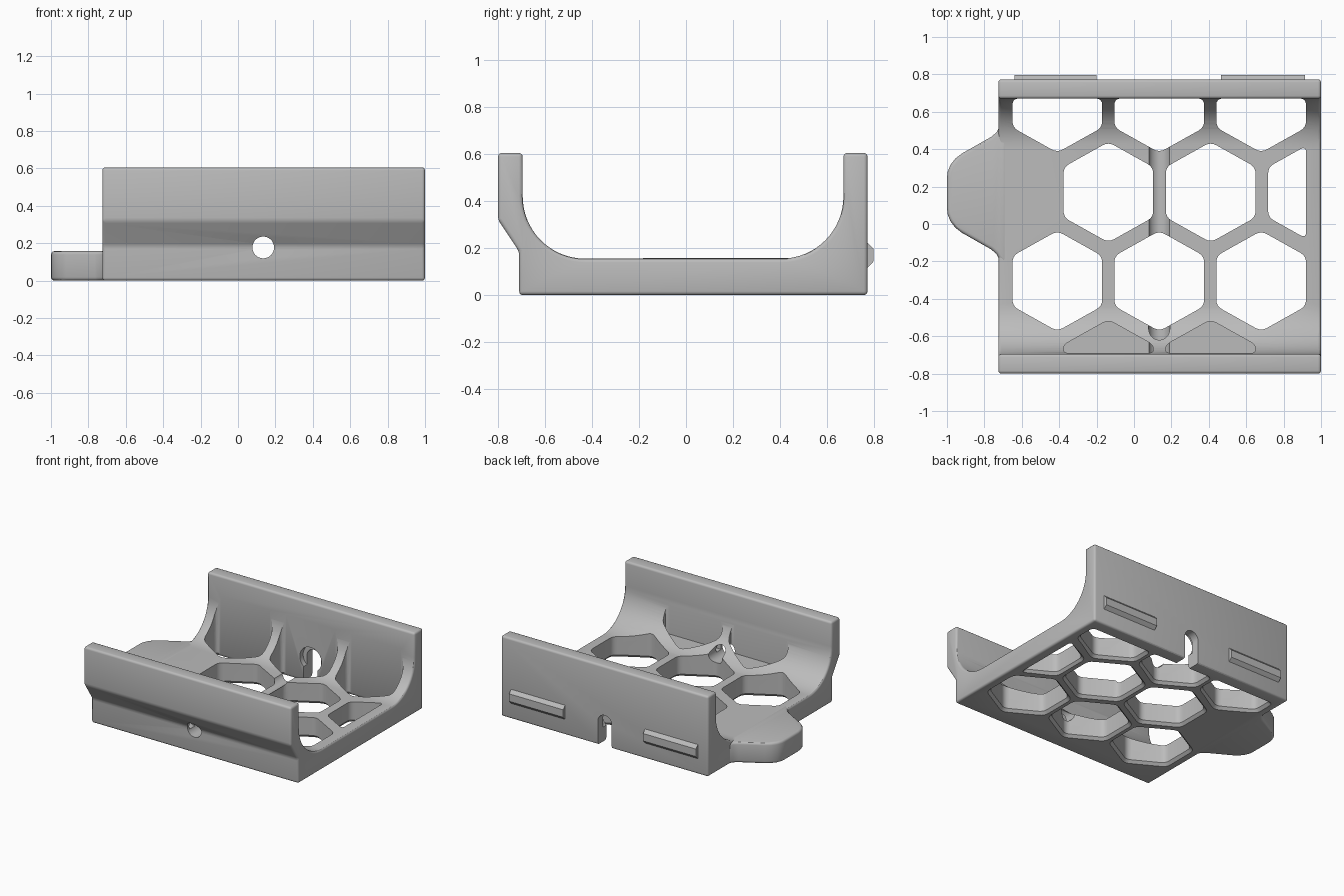
import bpy, bmesh, math
from mathutils import Vector

if "Cube" in bpy.data.objects:
    bpy.data.objects.remove(bpy.data.objects["Cube"])

grey = bpy.data.materials.new("plain_grey")
grey.diffuse_color = (0.5, 0.5, 0.5, 1)
grey.use_nodes = True
grey.node_tree.nodes["Principled BSDF"].inputs["Base Color"].default_value = grey.diffuse_color


def loft(name, rings):
    """Closed solid through equal-length rings of 3D points."""
    bm = bmesh.new()
    loops = [[bm.verts.new(p) for p in r] for r in rings]
    n = len(loops[0])
    for a, b in zip(loops, loops[1:]):
        for i in range(n):
            bm.faces.new((a[i], a[(i + 1) % n], b[(i + 1) % n], b[i]))
    bm.faces.new(loops[0])
    bm.faces.new(loops[-1])
    bmesh.ops.recalc_face_normals(bm, faces=bm.faces)
    me = bpy.data.meshes.new(name)
    bm.to_mesh(me)
    bm.free()
    me.materials.append(grey)
    ob = bpy.data.objects.new(name, me)
    bpy.context.collection.objects.link(ob)
    return ob


def apply(ob, mod):
    bpy.context.view_layer.objects.active = ob
    bpy.ops.object.modifier_apply(modifier=mod.name)


def soften(ob, width, segments=3):
    m = ob.modifiers.new("edge_round", 'BEVEL')
    m.width, m.segments = width, segments
    m.limit_method, m.angle_limit = 'ANGLE', math.radians(30)
    apply(ob, m)


def cut(ob, cutter):
    m = ob.modifiers.new("cut", 'BOOLEAN')
    m.operation, m.solver, m.object = 'DIFFERENCE', 'EXACT', cutter
    apply(ob, m)
    bpy.data.objects.remove(cutter)


def arc(cx, cy, r, a0, a1, n):
    return [(cx + r * math.cos(math.radians(a0 + (a1 - a0) * i / n)),
             cy + r * math.sin(math.radians(a0 + (a1 - a0) * i / n))) for i in range(n + 1)]


def clip(poly, axis, limit, sign):
    """Keep the part of a convex outline where sign*(p[axis]-limit) <= 0."""
    out = []
    for i, p in enumerate(poly):
        q = poly[(i + 1) % len(poly)]
        dp, dq = sign * (p[axis] - limit), sign * (q[axis] - limit)
        if dp <= 0:
            out.append(p)
        if dp * dq < 0:
            out.append(p.lerp(q, dp / (dp - dq)))
    return out


def round_corners(poly, d=0.035, n=4):
    out = []
    for i, p in enumerate(poly):
        a, b = poly[i - 1] - p, poly[(i + 1) % len(poly)] - p
        a = p + a.normalized() * min(d, a.length * 0.4)
        b = p + b.normalized() * min(d, b.length * 0.4)
        for k in range(n + 1):
            t = k / n
            out.append(a * (1 - t) ** 2 + p * 2 * t * (1 - t) + b * t * t)
    return out


def hex_cutter(cx, cy, pocket=False):
    poly = [Vector((cx + 0.277 * math.sin(math.radians(60 * i)),
                    cy + 0.268 * math.cos(math.radians(60 * i)))) for i in range(6)]
    for axis, limit, sign in ((0, 0.92, 1), (1, 0.671, 1), (1, -0.691, -1)):
        poly = clip(poly, axis, limit, sign)
    poly = round_corners(poly)
    if pocket:
        return loft("cell_cutter", [[(p.x, p.y, z) for p in poly] for z in (0.158, 0.46)])
    # through cell with a chamfered lower rim
    mid = sum(poly, Vector((0, 0))) / len(poly)
    wide = [mid + (p - mid) * (1 + 0.03 / (p - mid).length) for p in poly]
    return loft("cell_cutter", [[(p.x, p.y, -0.01) for p in wide],
                                [(p.x, p.y, 0.02) for p in poly],
                                [(p.x, p.y, 0.46) for p in poly]])


# Cradle body: U-shaped profile run along x
profile = [(-0.71, 0), (-0.71, 0.185), (-0.80, 0.32), (-0.80, 0.605), (-0.695, 0.605)]
profile += arc(-0.43, 0.42, 0.265, 180, 270, 16)
profile += arc(0.405, 0.42, 0.265, 270, 360, 16)
profile += [(0.67, 0.605), (0.773, 0.605), (0.773, 0)]
body = loft("cradle_body", [[(x, y, z) for y, z in profile] for x in (-0.725, 1.0)])
soften(body, 0.016)

# Honeycomb openings and shallow pockets at the front wall
for cx in (-0.41, 0.135, 0.68):
    cut(body, hex_cutter(cx, -0.305))
    cut(body, hex_cutter(cx, 0.65))
for cx in (-0.137, 0.41, 0.957):
    cut(body, hex_cutter(cx, 0.17))
for cx in (-0.137, 0.41):
    cut(body, hex_cutter(cx, -0.78, pocket=True))

# Screw bore, its groove along the floor, the rear slot and its recess
bore = arc(0.135, 0.177, 0.058, 0, 352.5, 47)
slot = [(0.193, -0.1)] + arc(0.135, 0.177, 0.058, 0, 180, 24) + [(0.077, -0.1)]
recess = arc(0.135, 0.177, 0.09, 0, 352.5, 47)
for outline, y0, y1 in ((bore, -0.9, 0.66), (slot, 0.65, 0.9), (recess, 0.6, 0.71)):
    cut(body, loft("bore_cutter", [[(x, y, z) for x, z in outline] for y in (y0, y1)]))

# Side tab, mirrored about its own centre line
half = [(-0.68, 0.39), (-0.725, 0.345), (-0.735, 0.325), (-0.765, 0.30), (-0.92, 0.212),
        (-0.955, 0.185), (-0.982, 0.15), (-0.996, 0.115), (-1.0, 0.08)]
outline = half + [(x, -y) for x, y in reversed(half)]
tab = loft("side_tab", [[(x, 0.165 + y, z) for x, y in outline] for z in (0, 0.157)])
soften(tab, 0.018)

# Rear clip ribs with sloped upper and lower faces
ribs = []
for x0, x1 in ((-0.64, -0.20), (0.465, 0.915)):
    section = [(0.76, 0.105), (0.773, 0.117), (0.797, 0.142),
               (0.797, 0.198), (0.773, 0.223), (0.76, 0.235)]
    ribs.append(loft("clip_rib", [[(x, y, z) for y, z in section] for x in (x0, x1)]))

# Smooth rounded faces, keep hard edges
for ob in (body, tab, *ribs):
    bpy.ops.object.select_all(action='DESELECT')
    ob.select_set(True)
    bpy.context.view_layer.objects.active = ob
    bpy.ops.object.shade_smooth_by_angle(angle=math.radians(30))
